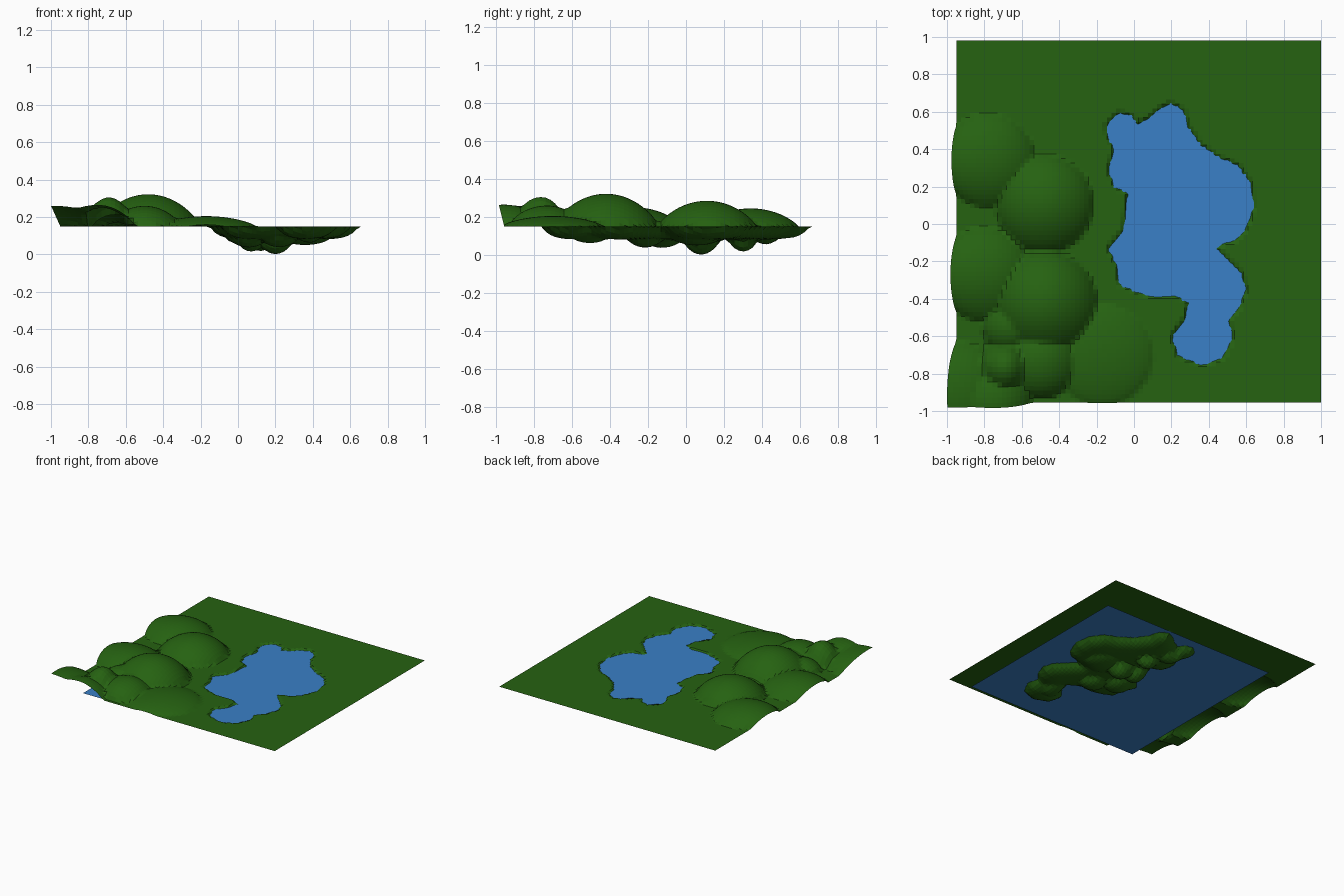
import bpy, bmesh, math

if "Cube" in bpy.data.objects:
    bpy.data.objects.remove(bpy.data.objects["Cube"])

def material(name, rgb):
    m = bpy.data.materials.new(name)
    m.diffuse_color = (*rgb, 1)
    m.use_nodes = True
    m.node_tree.nodes["Principled BSDF"].inputs["Base Color"].default_value = m.diffuse_color
    return m

GRASS = material("grass green", (0.019, 0.122, 0.0056))
WATER = material("water blue", (0.042, 0.215, 0.57))
GROUND, WATER_Z = 0.15, 0.14

# Shoreline seen from above
SHORE = [(-.14, .53), (-.08, .59), (-.01, .57), (.01, .52), (.08, .56), (.14, .61), (.2, .64),
         (.26, .6), (.28, .52), (.35, .42), (.45, .35), (.55, .31), (.62, .21), (.635, .09),
         (.59, -.03), (.54, -.08), (.42, -.12), (.5, -.2), (.57, -.27), (.59, -.35), (.56, -.44),
         (.5, -.51), (.52, -.61), (.47, -.71), (.37, -.75), (.24, -.7), (.21, -.6), (.29, -.5),
         (.3, -.42), (.22, -.375), (.13, -.385), (.03, -.365), (-.07, -.32), (-.09, -.21),
         (-.13, -.13), (-.05, -.04), (-.035, .08), (-.02, .17), (-.1, .2), (-.13, .29),
         (-.1, .4), (-.14, .48)]

# Hills: x, y, radius, height
HILLS = [(-.78, .34, .25, .095), (-.48, .11, .26, .135), (-.80, -.27, .25, .10),
         (-.48, -.42, .28, .172), (-.17, -.70, .27, .055), (-.69, -.76, .14, .155),
         (-.94, -.90, .27, .11), (-.75, -.93, .20, .115), (-.50, -.73, .20, .11),
         (-.66, -.55, .15, .09)]

# Deeper hollows in the lake bed: x, y, radius, extra depth
HOLLOWS = [(.06, .09, .10, .07), (.2, .08, .10, .078), (.12, .30, .08, .062), (.05, -.12, .11, .045),
           (.22, -.22, .10, .042), (0, .43, .08, .03), (.36, .05, .13, .03), (.36, -.5, .09, .025)]

def shore_distance(x, y):
    """Distance to the shoreline, positive inside the lake."""
    best, inside = 9.0, False
    for i, (ax, ay) in enumerate(SHORE):
        bx, by = SHORE[i - 1]
        dx, dy = bx - ax, by - ay
        t = max(0, min(1, ((x - ax) * dx + (y - ay) * dy) / (dx * dx + dy * dy)))
        best = min(best, math.hypot(x - ax - t * dx, y - ay - t * dy))
        if (ay > y) != (by > y) and x < ax + (y - ay) * dx / dy:
            inside = not inside
    return best if inside else -best

def bump(x, y, hill):
    d = math.hypot(x - hill[0], y - hill[1]) / hill[2]
    return hill[3] * (1 - d * d) ** 0.8 if d < 1 else 0

def terrain_point(x, y):
    h = max(bump(x, y, hill) for hill in HILLS)
    # hills swell outward over the left and front borders
    px = x - 0.45 * h * max(0, min(1, (-.75 - x) / .2))
    py = y - 0.25 * h * max(0, min(1, (-.75 - y) / .2))
    t = shore_distance(x, y) + 0.012
    if t > 0:
        h = -.07 * (1 - math.exp(-t / .045)) - max(bump(x, y, b) for b in HOLLOWS)
    return px, py, max(0, GROUND + h)

# Terrain: grid shaped by hills and lake bed
N = 80
bm = bmesh.new()
rows = [[bm.verts.new(terrain_point(-.95 + 1.95 * i / N, -.955 + 1.935 * j / N))
         for i in range(N + 1)] for j in range(N + 1)]
for j in range(N):
    for i in range(N):
        bm.faces.new((rows[j][i], rows[j][i + 1], rows[j + 1][i + 1], rows[j + 1][i]))
me = bpy.data.meshes.new("terrain")
bm.to_mesh(me)
bm.free()
me.materials.append(GRASS)
bpy.context.collection.objects.link(bpy.data.objects.new("terrain", me))

# Water sheet just below ground level
bpy.ops.mesh.primitive_plane_add(size=1, location=(.03, -.125, WATER_Z))
water = bpy.context.object
water.name = "water"
water.scale = (1.57, 1.59, 1)
water.data.materials.append(WATER)
